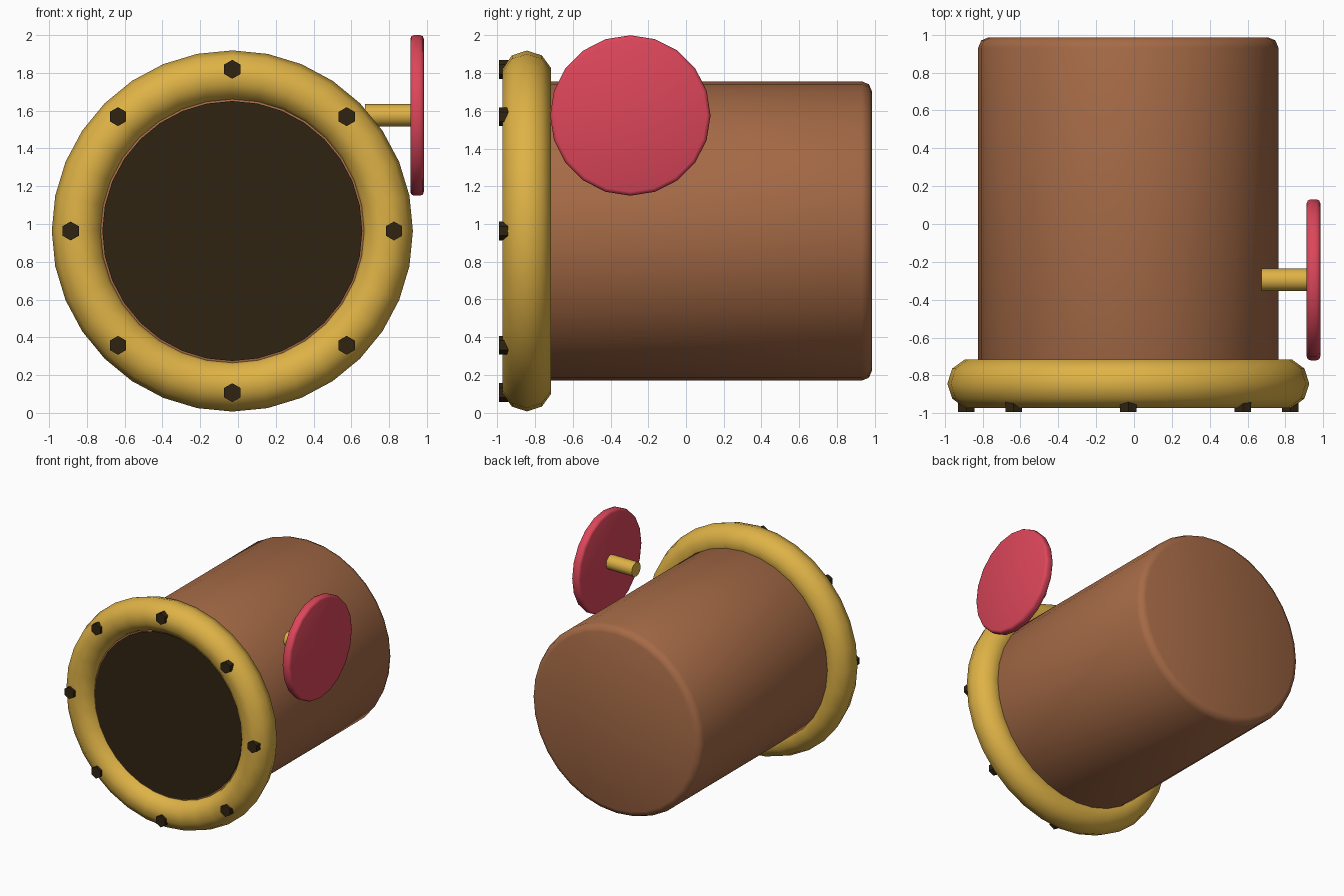
import bpy, bmesh, math
from mathutils import Matrix, Vector

if "Cube" in bpy.data.objects:
    bpy.data.objects.remove(bpy.data.objects["Cube"])


def material(name, rgb):
    def lin(c):
        c /= 255
        return c / 12.92 if c <= 0.04045 else ((c + 0.055) / 1.055) ** 2.4
    m = bpy.data.materials.new(name)
    m.diffuse_color = (*[lin(c) for c in rgb], 1)
    m.use_nodes = True
    m.node_tree.nodes["Principled BSDF"].inputs["Base Color"].default_value = m.diffuse_color
    return m


BROWN = material("copper brown", (165, 106, 70))
GOLD = material("brass gold", (222, 178, 70))
DARK = material("dark brown", (48, 36, 17))
RED = material("valve red", (220, 70, 90))

CX, CZ = -0.03, 0.963   # pipe axis, running along y


def finish(obj, name, mat, angle):
    obj.name = name
    obj.data.name = name
    obj.data.materials.clear()
    obj.data.materials.append(mat)
    bpy.ops.object.select_all(action='DESELECT')
    obj.select_set(True)
    bpy.context.view_layer.objects.active = obj
    if angle:
        bpy.ops.object.shade_smooth_by_angle(angle=math.radians(angle))
    return obj


def cylinder(name, mat, start, end, radius, sides, bevel=0.0, angle=50):
    """Cylinder between two points on the x or y axis, optional rounded rims."""
    start, end = Vector(start), Vector(end)
    axis = end - start
    rot = (Matrix.Rotation(math.pi / 2, 4, 'Y') if abs(axis.x) > abs(axis.y)
           else Matrix.Rotation(math.pi / 2, 4, 'X'))
    bm = bmesh.new()
    bmesh.ops.create_cone(bm, cap_ends=True, segments=sides, radius1=radius,
                          radius2=radius, depth=axis.length)
    if bevel:
        rims = [e for e in bm.edges
                if abs(e.verts[0].co.z - e.verts[1].co.z) < 1e-5]
        bmesh.ops.bevel(bm, geom=rims, offset=bevel, segments=2,
                        profile=0.5, affect='EDGES')
    bm.transform(Matrix.Translation((start + end) / 2) @ rot)
    me = bpy.data.meshes.new(name)
    bm.to_mesh(me)
    bm.free()
    obj = bpy.data.objects.new(name, me)
    bpy.context.collection.objects.link(obj)
    return finish(obj, name, mat, angle)


# pipe body and its dark opening
cylinder("pipe_body", BROWN, (CX, -0.88, CZ), (CX, 0.986, CZ), 0.793, 32, 0.055)
cylinder("pipe_opening", DARK, (CX, -0.888, CZ), (CX, -0.86, CZ), 0.688, 32)

# rounded flange ring
bpy.ops.mesh.primitive_torus_add(major_radius=0.821, minor_radius=0.135,
                                 major_segments=32, minor_segments=10,
                                 location=(CX, -0.843, CZ),
                                 rotation=(math.pi / 2, 0, 0))
finish(bpy.context.object, "flange_ring", GOLD, 60)

# eight hexagonal bolts
for i in range(8):
    a = i * math.pi / 4
    x, z = CX + 0.856 * math.cos(a), CZ + 0.856 * math.sin(a)
    cylinder(f"bolt_{i + 1}", DARK, (x, -0.992, z), (x, -0.915, z), 0.05, 6, 0, 0)

# valve stem and wheel
cylinder("valve_stem", GOLD, (0.673, -0.295, 1.575), (0.93, -0.295, 1.575), 0.06, 12)
cylinder("valve_wheel", RED, (0.912, -0.295, 1.575), (0.984, -0.295, 1.575), 0.425, 20, 0.02)
